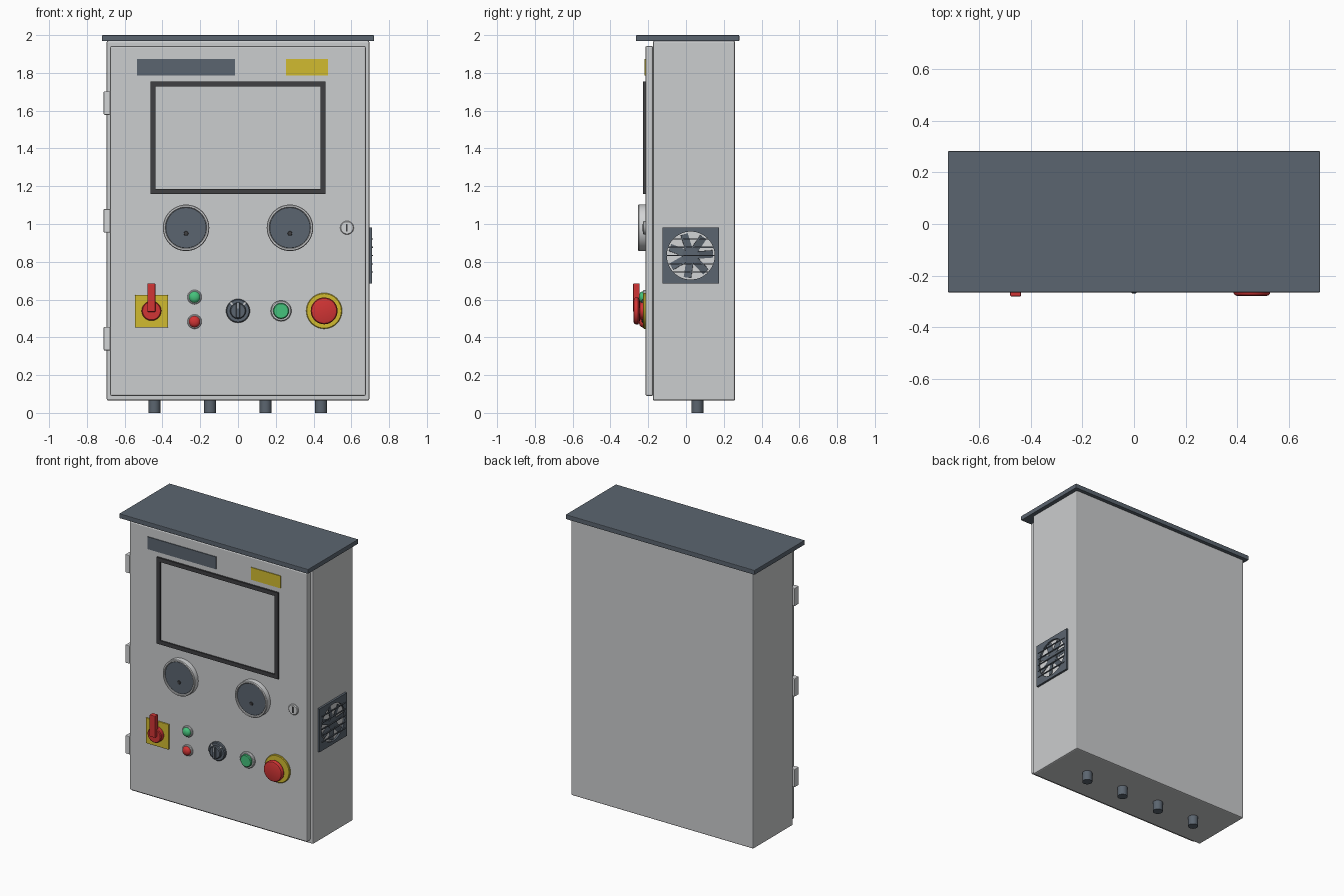
import bpy, bmesh
from math import sin, cos, pi, radians
from mathutils import Matrix, Vector

if "Cube" in bpy.data.objects:
    bpy.data.objects.remove(bpy.data.objects["Cube"])


def material(name, r, g, b):
    m = bpy.data.materials.new(name)
    m.use_nodes = True
    m.diffuse_color = (r, g, b, 1)
    m.node_tree.nodes["Principled BSDF"].inputs["Base Color"].default_value = (r, g, b, 1)
    return m


GREY = material("light grey paint", 0.6, 0.61, 0.62)
METAL = material("pale metal", 0.65, 0.66, 0.67)
SLATE = material("slate grey", 0.105, 0.13, 0.16)
BLACK = material("charcoal", 0.05, 0.05, 0.054)
YELLOW = material("safety yellow", 0.64, 0.5, 0.03)
RED = material("signal red", 0.64, 0.035, 0.035)
GREEN = material("signal green", 0.06, 0.54, 0.2)

DOOR = -0.215   # outer face of the door


def finish(name, bm, mat, bevel=0, smooth=False):
    bmesh.ops.recalc_face_normals(bm, faces=bm.faces[:])
    mesh = bpy.data.meshes.new(name)
    bm.to_mesh(mesh)
    bm.free()
    mesh.materials.append(mat)
    if smooth:
        mesh.shade_smooth()
        mesh.set_sharp_from_angle(angle=radians(35))
    ob = bpy.data.objects.new(name, mesh)
    bpy.context.collection.objects.link(ob)
    if bevel:
        mod = ob.modifiers.new("soft_edges", "BEVEL")
        mod.width, mod.segments = bevel, 2
    return ob


def box(name, xs, ys, zs, mat, bevel=0):
    bm = bmesh.new()
    lo, hi = Vector((xs[0], ys[0], zs[0])), Vector((xs[1], ys[1], zs[1]))
    bmesh.ops.create_cube(bm, size=1, matrix=Matrix.Translation((lo + hi) / 2)
                          @ Matrix.Diagonal((*(hi - lo), 1)))
    return finish(name, bm, mat, bevel)


def plate(name, x, z, w, h, depth, mat, start=0, bevel=0):
    """Box standing on the door, centred on x and z."""
    return box(name, (x - w / 2, x + w / 2), (DOOR - start - depth, DOOR - start),
               (z - h / 2, z + h / 2), mat, bevel)


def turned(name, x, z, profile, mat, n=40):
    """Round part on the door; profile holds (radius, height above door)."""
    bm = bmesh.new()
    rings = [[bm.verts.new((x + r * cos(2 * pi * i / n), DOOR - d, z + r * sin(2 * pi * i / n)))
              for i in range(n)] for r, d in profile]
    for a, b in zip(rings, rings[1:]):
        for i in range(n):
            j = (i + 1) % n
            bm.faces.new((a[i], a[j], b[j], b[i]))
    bm.faces.new(rings[0])
    bm.faces.new(rings[-1])
    return finish(name, bm, mat, smooth=True)


def disc(name, x, z, r, depth, mat, base=0):
    c = min(0.005, depth / 3)
    return turned(name, x, z, [(r, base), (r, base + depth - c), (r - c, base + depth)], mat)


# Cabinet shell, rain hood and door
box("cabinet_body", (-0.695, 0.695), (-0.175, 0.26), (0.065, 1.97), GREY, 0.008)
box("rain_hood", (-0.72, 0.72), (-0.265, 0.282), (1.968, 2.0), SLATE, 0.004)
box("door", (-0.677, 0.677), (DOOR, -0.174), (0.09, 1.942), GREY, 0.008)
for z in (0.393, 1.017, 1.64):
    box("hinge", (-0.711, -0.676), (-0.213, -0.168), (z - 0.062, z + 0.062), METAL, 0.004)

# Cable glands
for x in (-0.443, -0.148, 0.146, 0.44):
    bm = bmesh.new()
    bmesh.ops.create_cone(bm, cap_ends=True, segments=32, radius1=0.032, radius2=0.032,
                          depth=0.07, matrix=Matrix.Translation((x, 0.06, 0.035)))
    finish("cable_gland", bm, SLATE, smooth=True)

# Name plates
plate("dark_plate", -0.275, 1.83, 0.52, 0.085, 0.005, SLATE)
plate("yellow_plate", 0.365, 1.83, 0.224, 0.085, 0.005, YELLOW)

# Screen surround
plate("screen_panel", 0, 1.457, 0.88, 0.55, 0.003, GREY)
for s in (-1, 1):
    plate("screen_frame_side", s * 0.45, 1.457, 0.028, 0.595, 0.012, BLACK)
    plate("screen_frame_rail", 0, 1.457 + s * 0.284, 0.9, 0.027, 0.012, BLACK)

# Round gauges
for x in (-0.275, 0.275):
    turned("gauge_rim", x, 0.98, [(0.123, 0), (0.123, 0.035), (0.119, 0.04), (0.111, 0.04),
                                  (0.108, 0.036), (0.108, 0.028)], METAL, 48)
    disc("gauge_face", x, 0.98, 0.108, 0.004, SLATE, 0.028)
    disc("gauge_pivot", x, 0.95, 0.012, 0.006, BLACK, 0.032)

# Door lock
disc("lock", 0.577, 0.98, 0.036, 0.012, METAL)
plate("lock_slot", 0.577, 0.98, 0.008, 0.042, 0.002, BLACK, 0.012)

# Main switch
plate("switch_plate", -0.458, 0.538, 0.174, 0.174, 0.012, YELLOW, 0, 0.003)
disc("switch_hub", -0.458, 0.54, 0.052, 0.033, RED, 0.012)
plate("switch_handle", -0.458, 0.61, 0.042, 0.15, 0.035, RED, 0.03, 0.004)

# Signal lamps
for z, mat in ((0.613, GREEN), (0.483, RED)):
    disc("lamp_ring", -0.23, z, 0.038, 0.012, METAL)
    turned("lamp_lens", -0.23, z, [(0.03, 0.01), (0.03, 0.018), (0.026, 0.026),
                                   (0.016, 0.032), (0.005, 0.034)], mat)

# Selector knob with position marks
disc("selector_base", 0, 0.54, 0.063, 0.02, SLATE)
disc("selector_knob", 0, 0.54, 0.042, 0.018, SLATE, 0.02)
plate("selector_grip", 0, 0.545, 0.02, 0.08, 0.015, SLATE, 0.038, 0.003)
plate("selector_pointer", 0, 0.567, 0.005, 0.03, 0.001, METAL, 0.053)
for s in (-1, 1):
    mark = plate("selector_mark", 0, 0, 0.009, 0.018, 0.002, METAL, 0.02)
    turn = Matrix.Rotation(s * radians(42), 4, "Y")
    mark.matrix_world = Matrix.Translation((0, 0, 0.54)) @ turn @ Matrix.Translation((0, 0, 0.052))

# Start button
disc("start_button_ring", 0.228, 0.54, 0.055, 0.015, METAL)
disc("start_button", 0.228, 0.54, 0.042, 0.014, GREEN, 0.015)

# Emergency stop
disc("stop_collar", 0.456, 0.54, 0.095, 0.012, YELLOW)
turned("stop_button", 0.456, 0.54, [(0.045, 0.01), (0.045, 0.028), (0.064, 0.032), (0.071, 0.038),
                                    (0.071, 0.052), (0.066, 0.06), (0.055, 0.064)], RED, 48)

# Fan housing: square plate with a round opening on the model's left wall
FY, FZ, WALL, N = 0.025, 0.833, 0.694, 48
bm = bmesh.new()
inner, outer = [], []
for i in range(N):
    c, s = cos(2 * pi * i / N), sin(2 * pi * i / N)
    k = 0.149 / max(abs(c), abs(s))
    inner.append(bm.verts.new((WALL, FY + 0.127 * c, FZ + 0.127 * s)))
    outer.append(bm.verts.new((WALL, FY + k * c, FZ + k * s)))
for i in range(N):
    j = (i + 1) % N
    bm.faces.new((inner[i], outer[i], outer[j], inner[j]))
ret = bmesh.ops.extrude_face_region(bm, geom=bm.faces[:])
bmesh.ops.translate(bm, vec=(0.015, 0, 0),
                    verts=[v for v in ret["geom"] if isinstance(v, bmesh.types.BMVert)])
finish("fan_housing", bm, SLATE)


def side_disc(name, r, x0, x1, mat):
    bm = bmesh.new()
    bmesh.ops.create_cone(bm, cap_ends=True, segments=N, radius1=r, radius2=r, depth=x1 - x0,
                          matrix=Matrix.Translation(((x0 + x1) / 2, FY, FZ))
                          @ Matrix.Rotation(pi / 2, 4, "Y"))
    finish(name, bm, mat, smooth=True)


side_disc("fan_backing", 0.128, WALL, WALL + 0.003, METAL)
side_disc("fan_hub", 0.045, WALL, WALL + 0.012, SLATE)

# Fan blades, pitched and swept around the hub
for b in range(7):
    blade = box("fan_blade", (-0.0015, 0.0015), (-0.02, 0.02), (0.035, 0.118), SLATE)
    blade.matrix_world = (Matrix.Translation((WALL + 0.008, FY, FZ))
                          @ Matrix.Rotation(2 * pi * b / 7 + 0.3, 4, "X")
                          @ Matrix.Rotation(radians(12), 4, "Z"))

# Fan guard bars
for i in range(-2, 3):
    z = FZ + i * 0.044
    box("fan_guard_bar", (WALL + 0.014, WALL + 0.02), (FY - 0.128, FY + 0.128),
        (z - 0.003, z + 0.003), SLATE)
